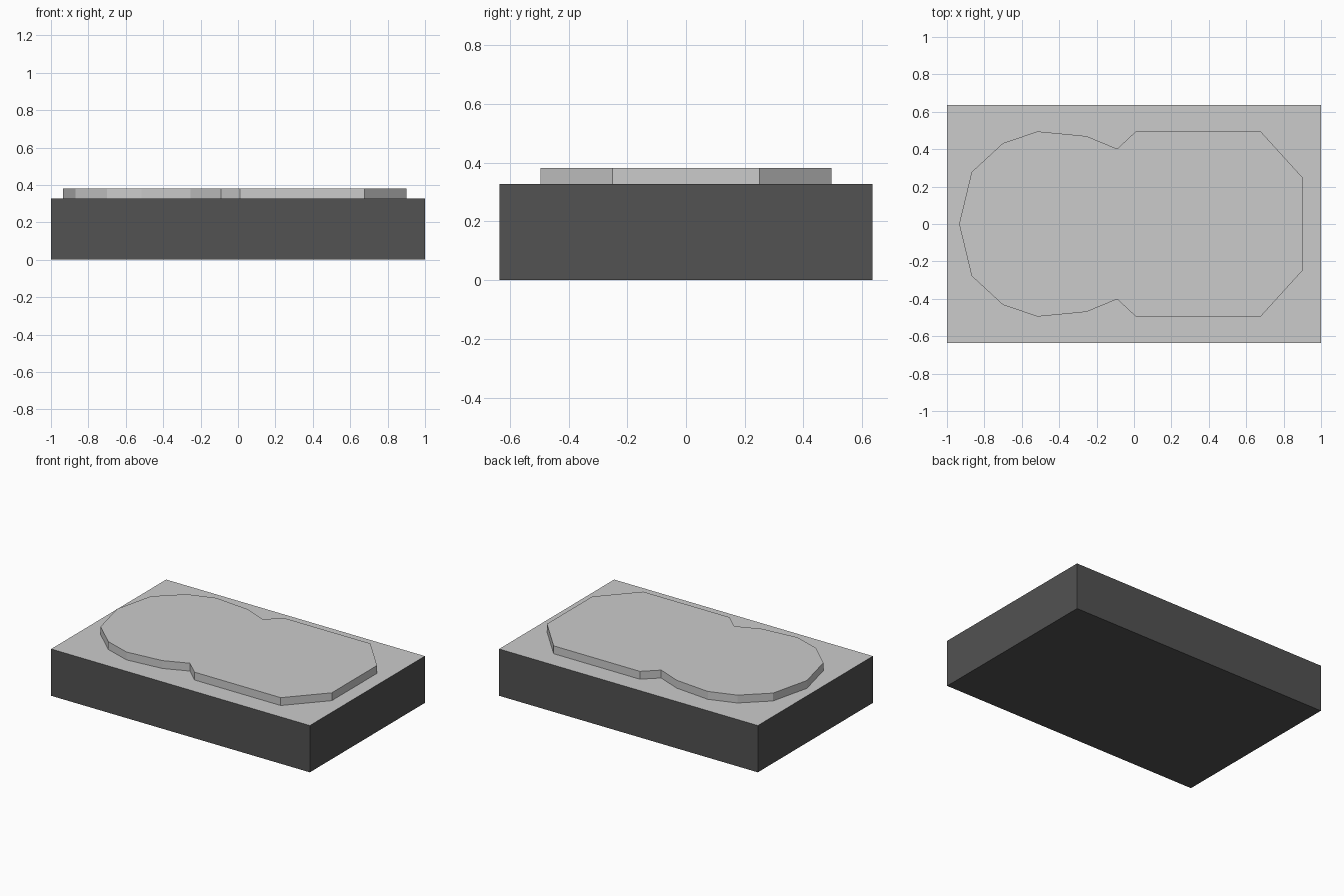
import bpy, bmesh

if "Cube" in bpy.data.objects:
    bpy.data.objects.remove(bpy.data.objects["Cube"])

BASE_H, TOP_H = 0.327, 0.382


def prism(name, outline, z0, z1):
    """Closed vertical extrusion of a counter-clockwise outline."""
    bm = bmesh.new()
    face = bm.faces.new([bm.verts.new((x, y, z0)) for x, y in outline])
    ext = bmesh.ops.extrude_face_region(bm, geom=[face], use_keep_orig=True)
    verts = [g for g in ext["geom"] if isinstance(g, bmesh.types.BMVert)]
    bmesh.ops.translate(bm, verts=verts, vec=(0, 0, z1 - z0))
    bmesh.ops.recalc_face_normals(bm, faces=bm.faces)
    mesh = bpy.data.meshes.new(name)
    bm.to_mesh(mesh)
    bm.free()
    obj = bpy.data.objects.new(name, mesh)
    bpy.context.collection.objects.link(obj)
    return obj


def material(name, value):
    mat = bpy.data.materials.new(name)
    mat.diffuse_color = (value, value, value, 1)
    mat.use_nodes = True
    mat.node_tree.nodes["Principled BSDF"].inputs["Base Color"].default_value = mat.diffuse_color
    return mat


# Rectangular base block: dark sides and bottom, light grey top
base = prism("base_block", [(-1, -0.635), (1, -0.635), (1, 0.635), (-1, 0.635)], 0, BASE_H)
base.data.materials.append(material("dark_grey", 0.085))
base.data.materials.append(material("light_grey", 0.8))
for poly in base.data.polygons:
    poly.material_index = 1 if poly.normal.z > 0.5 else 0

# Raised plate: rounded left lobe, notched waist, chamfered right end
half = [(0.9, 0.25), (0.677, 0.495), (0.01, 0.495), (-0.09, 0.402),
        (-0.255, 0.47), (-0.515, 0.495), (-0.70, 0.433), (-0.868, 0.278)]
outline = half + [(-0.935, 0)] + [(x, -y) for x, y in reversed(half)]
prism("raised_plate", outline, BASE_H, TOP_H)
